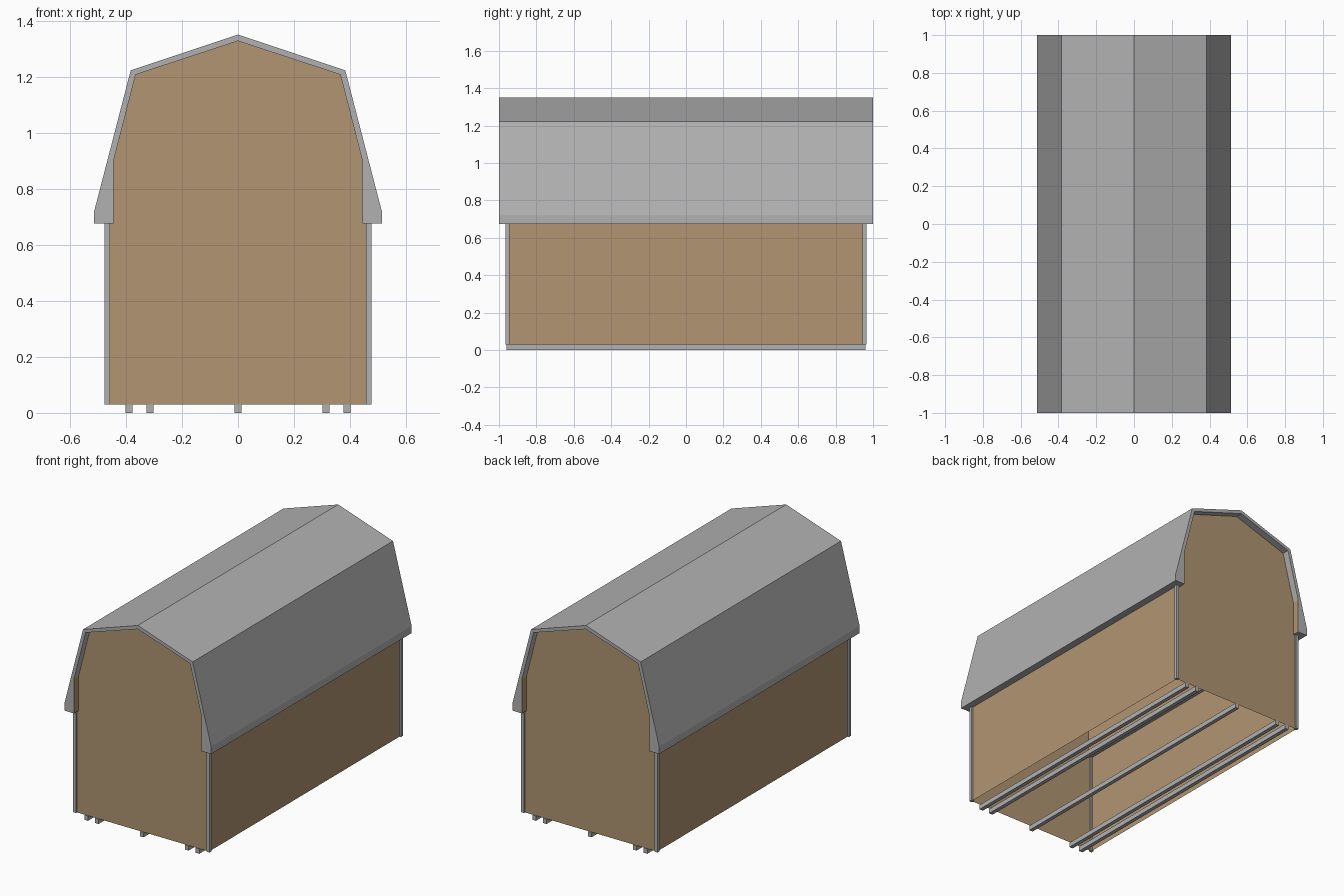
import bpy

if "Cube" in bpy.data.objects:
    bpy.data.objects.remove(bpy.data.objects["Cube"])


def material(name, rgb):
    m = bpy.data.materials.new(name)
    m.diffuse_color = (*rgb, 1.0)
    m.use_nodes = True
    m.node_tree.nodes["Principled BSDF"].inputs["Base Color"].default_value = m.diffuse_color
    return m


GREY = material("grey_metal", (0.44, 0.44, 0.44))
TAN = material("tan_siding", (0.44, 0.30, 0.165))


def make(name, verts, faces, *mats):
    mesh = bpy.data.meshes.new(name)
    mesh.from_pydata(verts, [], faces)
    for m in mats:
        mesh.materials.append(m)
    ob = bpy.data.objects.new(name, mesh)
    bpy.context.collection.objects.link(ob)
    return ob


def box(name, x0, x1, y0, y1, z0, z1, mat):
    v = [(x, y, z) for x in (x0, x1) for y in (y0, y1) for z in (z0, z1)]
    f = [(0, 1, 3, 2), (4, 6, 7, 5), (0, 4, 5, 1),
         (2, 3, 7, 6), (0, 2, 6, 4), (1, 5, 7, 3)]
    return make(name, v, f, mat)


def mirrored(half):
    """Right half profile from bottom to ridge, completed on the left."""
    return half + [(-x, z) for x, z in reversed(half[:-1])]


# gambrel roof shell: outer and inner profiles joined along the length
outer = mirrored([(0.513, 0.675), (0.513, 0.72), (0.383, 1.222), (0, 1.35)])
inner = mirrored([(0.445, 0.675), (0.445, 0.895), (0.365, 1.207), (0, 1.327)])
n = len(outer)
verts = [(x, y, z) for y in (-1, 1) for x, z in outer + inner]
faces = []
for i in range(n - 1):
    o, p, q = i, i + n, 2 * n
    faces += [(o, o + q, o + 1 + q, o + 1),          # outer skin
              (p, p + 1, p + 1 + q, p + q),          # inner skin
              (o, o + 1, p + 1, p),                  # front edge
              (o + q, p + q, p + 1 + q, o + 1 + q)]  # back edge
for i in (0, n - 1):                                 # eave undersides
    f = (i, i + n, i + 3 * n, i + 2 * n)
    faces.append(f if i == 0 else f[::-1])
roof = make("roof", verts, faces, GREY, TAN)
# the upright lining just inside the eaves is siding
for p in roof.data.polygons:
    if abs(p.normal.x) > 0.99 and abs(abs(p.center.x) - 0.445) < 0.005:
        p.material_index = 1

# gable walls, thin sheets
WX, WY = 0.467, 0.955
gable = mirrored([(WX, 0.03), (WX, 0.68), (0.45, 0.69), (0.45, 0.897),
                  (0.368, 1.21), (0, 1.33)])
for name, y in (("front_wall", -WY), ("back_wall", WY)):
    idx = list(range(len(gable)))
    make(name, [(x, y, z) for x, z in gable],
         [idx if y < 0 else idx[::-1]], TAN)

# side walls and corner trims
for side, s in (("left", -1), ("right", 1)):
    v = [(s * WX, -WY, 0.03), (s * WX, WY, 0.03),
         (s * WX, WY, 0.68), (s * WX, -WY, 0.68)]
    make(side + "_wall", v, [(0, 1, 2, 3) if s > 0 else (3, 2, 1, 0)], TAN)
    for end, t in (("front", -1), ("back", 1)):
        xs = sorted((s * 0.457, s * 0.477))
        ys = sorted((t * 0.945, t * 0.965))
        box(f"{end}_{side}_corner_trim", *xs, *ys, 0.03, 0.68, GREY)

# floor runners
for i, x in enumerate((-0.389, -0.314, 0, 0.314, 0.389)):
    box(f"runner_{i + 1}", x - 0.0125, x + 0.0125, -0.96, 0.96, 0, 0.03, GREY)
